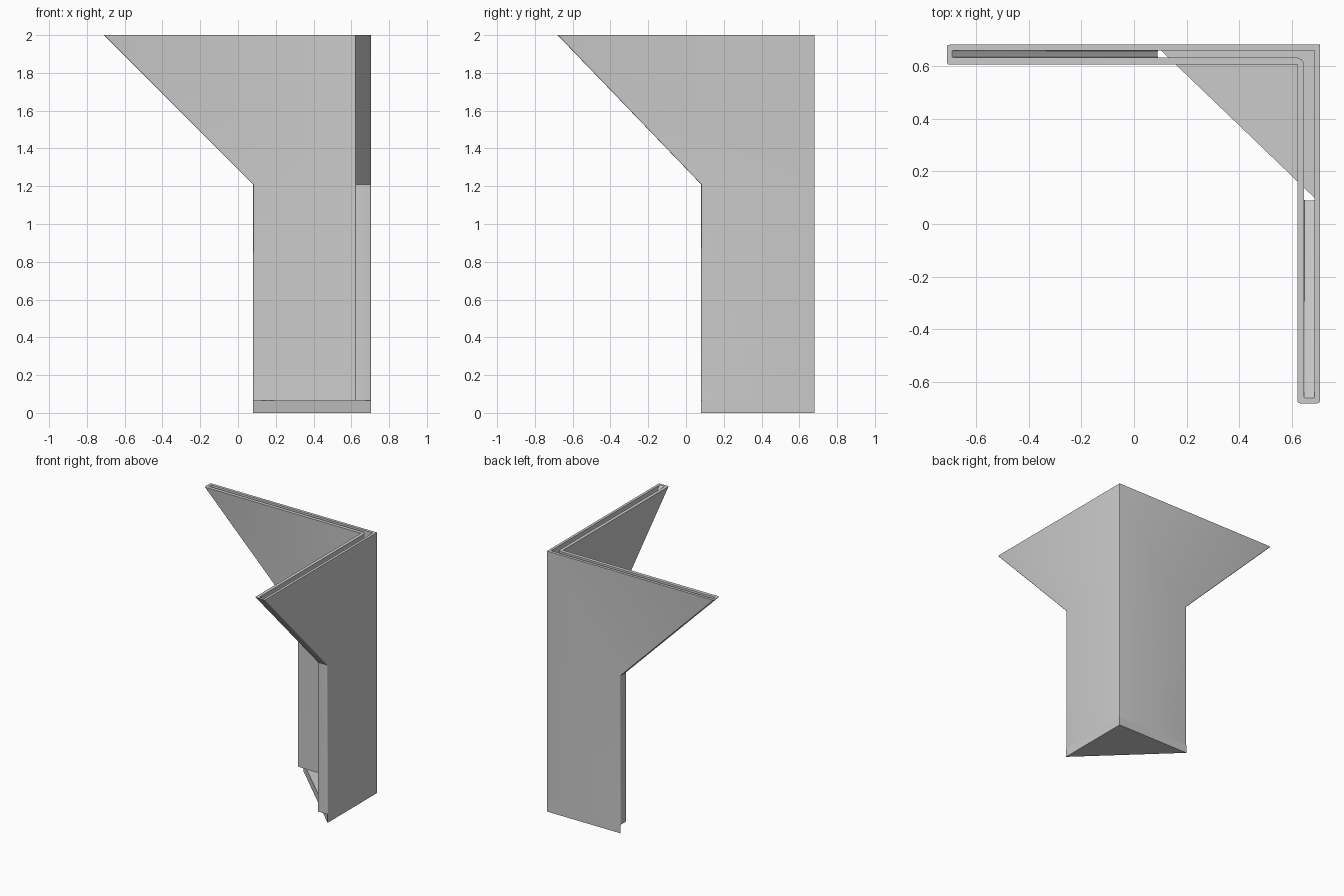
import bpy, bmesh
from mathutils import Vector

if "Cube" in bpy.data.objects:
    bpy.data.objects.remove(bpy.data.objects["Cube"])


def make_object(name, bm):
    bmesh.ops.recalc_face_normals(bm, faces=bm.faces)
    mesh = bpy.data.meshes.new(name)
    bm.to_mesh(mesh)
    bm.free()
    obj = bpy.data.objects.new(name, mesh)
    bpy.context.collection.objects.link(obj)
    return obj


def round_corners(points, radii, steps=4):
    # Replace every plan corner by a small curve
    result = []
    for i, (p, r) in enumerate(zip(points, radii)):
        p = Vector(p)
        a = p + (Vector(points[i - 1]) - p).normalized() * r
        b = p + (Vector(points[(i + 1) % len(points)]) - p).normalized() * r
        for k in range(steps + 1):
            t = k / steps
            result.append(a * (1 - t) ** 2 + p * 2 * t * (1 - t) + b * t * t)
    return result


def angle_plan(end_x, end_y, x_in, x_out, y_in, y_out, r_end, r_out, r_in):
    # L-shaped plan: back arm along x, right arm along y
    pts = [(end_x, y_out), (x_out, y_out), (x_out, end_y),
           (x_in, end_y), (x_in, y_in), (end_x, y_in)]
    return round_corners(pts, [r_end, r_out, r_end, r_end, r_in, r_end])


def loft(bm, plans, levels):
    rings = [[bm.verts.new((p.x, p.y, z)) for p in plan]
             for plan, z in zip(plans, levels)]
    for low, high in zip(rings, rings[1:]):
        bridge(bm, low, high)
    return rings


def bridge(bm, a, b):
    n = len(a)
    for i in range(n):
        j = (i + 1) % n
        bm.faces.new((a[i], a[j], b[j], b[i]))


# Hollow corner leg: straight shaft flaring outward to the top
levels = [0.065, 1.21, 2.0]
outer_ends = [(0.08, 0.08), (0.08, 0.08), (-0.71, -0.68)]
inner_ends = [(0.09, 0.09), (0.09, 0.09), (-0.69, -0.66)]
bm = bmesh.new()
outer = loft(bm, [angle_plan(ex, ey, 0.62, 0.705, 0.605, 0.68, 0.01, 0.003, 0.002)
                  for ex, ey in outer_ends], levels)
inner = loft(bm, [angle_plan(ex, ey, 0.645, 0.685, 0.632, 0.658, 0.004, 0.003, 0.035)
                  for ex, ey in inner_ends], levels)
bridge(bm, outer[0], inner[0])
bridge(bm, outer[-1], inner[-1])
leg = make_object("corner_leg", bm)
bpy.context.view_layer.objects.active = leg
leg.select_set(True)
bpy.ops.object.shade_smooth_by_angle()

# Triangular foot plate under the leg
bm = bmesh.new()
plan = [Vector(p) for p in [(0.08, 0.68), (0.705, 0.68), (0.705, 0.08)]]
rings = loft(bm, [plan, plan], [0.0, 0.065])
for ring in rings:
    bm.faces.new(ring)
make_object("foot_plate", bm)
